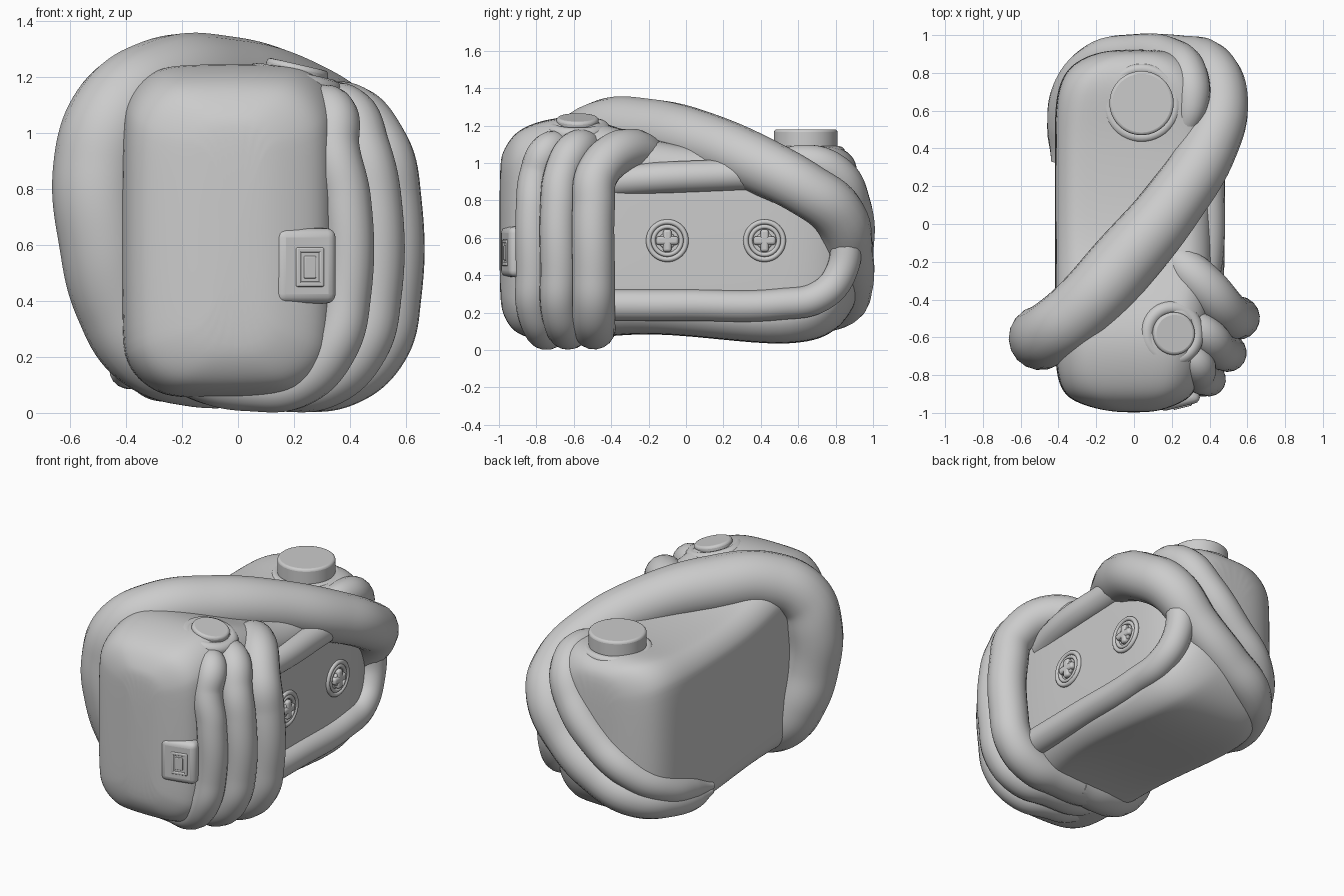
import bpy, bmesh
from math import sin, cos, pi, radians
from mathutils import Vector, Matrix

if "Cube" in bpy.data.objects:
    bpy.data.objects.remove(bpy.data.objects["Cube"])


def finish(name, bm, bevel=0, levels=0):
    bmesh.ops.recalc_face_normals(bm, faces=bm.faces[:])
    me = bpy.data.meshes.new(name)
    bm.to_mesh(me)
    bm.free()
    ob = bpy.data.objects.new(name, me)
    bpy.context.collection.objects.link(ob)
    if bevel:
        m = ob.modifiers.new("bevel", 'BEVEL')
        m.width, m.segments = bevel, 4
    if levels:
        m = ob.modifiers.new("subsurf", 'SUBSURF')
        m.levels = m.render_levels = levels
    bpy.ops.object.select_all(action='DESELECT')
    ob.select_set(True)
    bpy.context.view_layer.objects.active = ob
    bpy.ops.object.shade_smooth_by_angle(angle=radians(45))
    return ob


def loft(name, sections):
    """Rounded-rectangle sections (y, x0, x1, z0, z1, corner radius) along y."""
    bm = bmesh.new()
    rings = []
    for y, x0, x1, z0, z1, r in sections:
        ring = []
        corners = [(x1 - r, z1 - r), (x0 + r, z1 - r), (x0 + r, z0 + r), (x1 - r, z0 + r)]
        for q, (cx, cz) in enumerate(corners):
            for i in range(5):
                a = (q + i / 4) * pi / 2
                ring.append(bm.verts.new((cx + r * cos(a), y, cz + r * sin(a))))
        rings.append(ring)
    for a, b in zip(rings, rings[1:]):
        for i in range(len(a)):
            j = (i + 1) % len(a)
            bm.faces.new((a[i], a[j], b[j], b[i]))
    bm.faces.new(rings[0])
    bm.faces.new(rings[-1])
    return finish(name, bm, levels=2)


def tube(name, pts):
    """Smooth tube through (x, y, z, radius) points."""
    cu = bpy.data.curves.new(name, 'CURVE')
    cu.dimensions = '3D'
    cu.bevel_depth, cu.bevel_resolution, cu.resolution_u = 1, 7, 10
    cu.use_fill_caps = True
    sp = cu.splines.new('BEZIER')
    sp.radius_interpolation = 'CARDINAL'
    sp.bezier_points.add(len(pts) - 1)
    for bp, p in zip(sp.bezier_points, pts):
        bp.co, bp.radius = p[:3], p[3]
        bp.handle_left_type = bp.handle_right_type = 'AUTO'
    ob = bpy.data.objects.new(name, cu)
    bpy.context.collection.objects.link(ob)
    bpy.ops.object.select_all(action='DESELECT')
    ob.select_set(True)
    bpy.context.view_layer.objects.active = ob
    bpy.ops.object.convert(target='MESH')
    return ob


def box(name, loc, size, bevel):
    bm = bmesh.new()
    bmesh.ops.create_cube(bm, size=1)
    bmesh.ops.scale(bm, vec=size, verts=bm.verts[:])
    ob = finish(name, bm, bevel)
    ob.location = loc
    return ob


def disc(name, loc, r, depth, rot=(0, 0, 0), bevel=0.015):
    bm = bmesh.new()
    bmesh.ops.create_cone(bm, cap_ends=True, segments=48, radius1=r, radius2=r, depth=depth)
    ob = finish(name, bm)
    m = ob.modifiers.new("bevel", 'BEVEL')
    m.width, m.segments, m.limit_method = bevel, 3, 'ANGLE'
    ob.location, ob.rotation_euler = loc, rot
    return ob


def ring(name, loc, r, thick, rot=(0, 0, 0)):
    bpy.ops.mesh.primitive_torus_add(location=loc, rotation=rot, major_radius=r, minor_radius=thick,
                                     major_segments=48, minor_segments=12)
    bpy.context.object.name = name
    bpy.ops.object.shade_smooth()


# main body
loft("body", [
    (-.998, -.08, .08, .28, 1.0, .07), (-.98, -.2, .17, .19, 1.06, .14), (-.94, -.32, .27, .12, 1.13, .19),
    (-.89, -.38, .325, .08, 1.18, .21), (-.79, -.415, .36, .05, 1.225, .22),
    (-.60, -.42, .39, .05, 1.26, .22), (-.38, -.42, .41, .08, 1.2, .18),
    (-.10, -.42, .415, .09, 1.09, .15), (.40, -.42, .415, .03, 1.07, .15),
    (.62, -.42, .41, .035, 1.09, .17), (.75, -.395, .38, .07, 1.10, .19), (.84, -.34, .33, .14, 1.08, .2),
    (.90, -.23, .25, .23, 1.03, .18), (.925, -.1, .14, .33, .95, .1)])

# handle: from under the front, up the left, diagonally over the top, round the back
tube("handle", [
    (.05, -.48, .125, .11), (-.16, -.50, .15, .13), (-.32, -.53, .23, .155), (-.42, -.56, .40, .165),
    (-.475, -.6, .62, .165), (-.49, -.6, .87, .17), (-.43, -.57, 1.06, .17),
    (-.28, -.45, 1.16, .175), (-.05, -.20, 1.165, .18), (.2, .1, 1.105, .165),
    (.39, .40, .985, .155), (.46, .64, .86, .145), (.40, .81, .73, .145),
    (.24, .87, .52, .13), (.02, .875, .35, .125), (-.2, .82, .24, .12),
    (-.35, .63, .18, .095), (-.40, .46, .15, .06), (-.42, .34, .15, .02)])

# inner strap alongside the handle at the back
tube("back_strap", [
    (.25, .46, 1.0, .05), (.30, .62, 1.01, .09), (.28, .79, .94, .11), (.18, .88, .77, .11),
    (0, .90, .57, .105), (-.2, .86, .41, .1), (-.34, .70, .29, .095),
    (-.39, .50, .22, .07), (-.42, .33, .18, .02)])

# fanned grip ribs on the right of the front, curling under the bottom
for name, xo, y, yb, r, start in [
        ("front_rib", .385, -.82, -.73, .09, (.26, -.66, 1.10)),
        ("middle_rib", .485, -.68, -.62, .1, (.26, -.50, 1.09)),
        ("rear_rib", .54, -.495, -.49, .115, (.14, -.12, .97))]:
    sx, sy, sz = start
    mid = ((sx + xo) / 2 + .01, (sy + y) / 2, 1.07)
    tube(name, [(*start, r * .8), (*mid, r), (xo - .04, y + .02, .94, r), (xo, y, .76, r), (xo, y, .42, r),
                (xo - .045, y, .24, r), (xo - .17, (y + yb) / 2, r + .02, r), (xo - .34, yb, r + .005, r),
                (-.1, yb, r + .03, r), (-.28, yb + .05, r + .1, r * .8)])

# raised frame round the side panel
tube("panel_frame_top", [(.34, -.42, .90, .085), (.39, -.15, .92, .085), (.395, .2, .935, .085), (.39, .55, .95, .085)])
tube("panel_frame_bottom", [(.39, -.45, .24, .085), (.395, 0, .24, .085), (.395, .5, .245, .085),
                            (.385, .72, .29, .085), (.365, .83, .42, .085), (.36, .85, .62, .085),
                            (.34, .8, .82, .08)])

# side screws
side = (0, pi / 2, 0)
for n, y in enumerate((-.10, .42)):
    ring(f"screw_outer_ring_{n}", (.416, y, .585), .1, .014, side)
    ring(f"screw_inner_ring_{n}", (.416, y, .585), .075, .012, side)
    disc(f"screw_head_{n}", (.412, y, .585), .045, .04, side, .01)
    box(f"screw_cross_a_{n}", (.42, y, .585), (.045, .12, .045), .015)
    box(f"screw_cross_b_{n}", (.42, y, .585), (.045, .045, .12), .015)

# top buttons
disc("rear_button", (.04, .64, 1.11), .17, .14)
ring("rear_button_ring", (.04, .64, 1.06), .18, .03)
tilt = (0, radians(13), 0)
disc("front_button", (.205, -.58, 1.2), .113, .09, tilt)
ring("front_button_ring", (.2, -.58, 1.18), .135, .04, tilt)

# front latch with raised square frame, turned to follow the rounded front
latch = [box("latch_plate", (0, 0, 0), (.225, .1, .27), .035)]
for s in (-1, 1):
    latch.append(box(f"latch_frame_side_{s}", (.01 + s * .042, -.049, -.005), (.018, .016, .14), .006))
    latch.append(box(f"latch_frame_end_{s}", (.01, -.049, -.005 + s * .061), (.1, .016, .018), .006))
latch.append(box("latch_key", (.01, -.048, -.005), (.045, .014, .08), .005))
turn = Matrix.Rotation(radians(14), 4, 'Z')
for ob in latch:
    ob.location = turn @ ob.location + Vector((.235, -.92, .525))
    ob.rotation_euler = (0, 0, radians(14))
